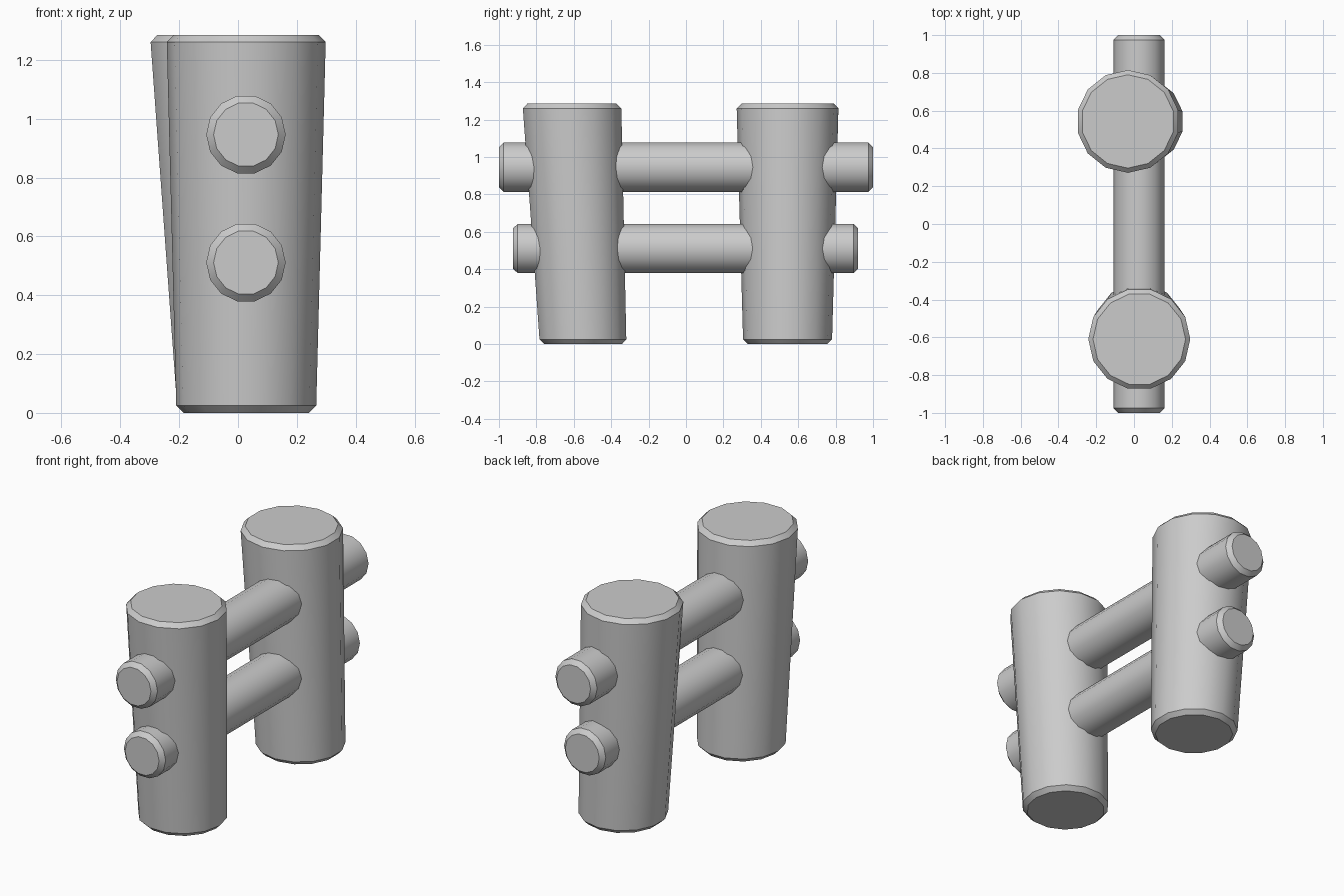
import bpy, bmesh, math
from mathutils import Vector

if "Cube" in bpy.data.objects:
    bpy.data.objects.remove(bpy.data.objects["Cube"], do_unlink=True)

SIDES = 14
BEVEL = 0.025

grey = bpy.data.materials.new("plain_grey")
grey.use_nodes = True
grey.diffuse_color = (0.6, 0.6, 0.6, 1)
grey.node_tree.nodes["Principled BSDF"].inputs["Base Color"].default_value = (0.6, 0.6, 0.6, 1)


def log(name, start, end, r_start, r_end, u, v, turn=0.0):
    """Tapered log with chamfered ends; rings lie in the plane of u and v."""
    start, end, u, v = map(Vector, (start, end, u, v))
    span = end - start
    t = BEVEL / span.length
    rings_at = ((0, r_start - BEVEL), (t, r_start), (1 - t, r_end), (1, r_end - BEVEL))
    bm = bmesh.new()
    rings = []
    for f, r in rings_at:
        centre = start + span * f
        angles = [turn + math.tau * i / SIDES for i in range(SIDES)]
        rings.append([bm.verts.new(centre + r * (math.cos(a) * u + math.sin(a) * v)) for a in angles])
    for low, high in zip(rings, rings[1:]):
        for i in range(SIDES):
            j = (i + 1) % SIDES
            bm.faces.new((low[i], low[j], high[j], high[i]))
    bm.faces.new(rings[0])
    bm.faces.new(rings[-1])
    bmesh.ops.recalc_face_normals(bm, faces=bm.faces)
    mesh = bpy.data.meshes.new(name)
    bm.to_mesh(mesh)
    bm.free()
    mesh.materials.append(grey)
    obj = bpy.data.objects.new(name, mesh)
    bpy.context.collection.objects.link(obj)
    bpy.ops.object.select_all(action='DESELECT')
    obj.select_set(True)
    bpy.context.view_layer.objects.active = obj
    bpy.ops.object.shade_smooth_by_angle(angle=math.radians(30))


X, Y, Z = (1, 0, 0), (0, 1, 0), (0, 0, 1)

# Leaning posts, wider at the top
log("front_post", (0.028, -0.55, 0), (0.028, -0.61, 1.285), 0.238, 0.27, X, Y)
log("back_post", (0.026, 0.543, 0), (-0.033, 0.543, 1.285), 0.238, 0.272, X, Y, math.pi / 2)

# Rails running through both posts
for name, z, front, back in (("upper_rail", 0.946, -1.0, 1.0), ("lower_rail", 0.511, -0.925, 0.92)):
    log(name, (0.027, front, z), (0.027, back, z), 0.135, 0.135, X, Z)
